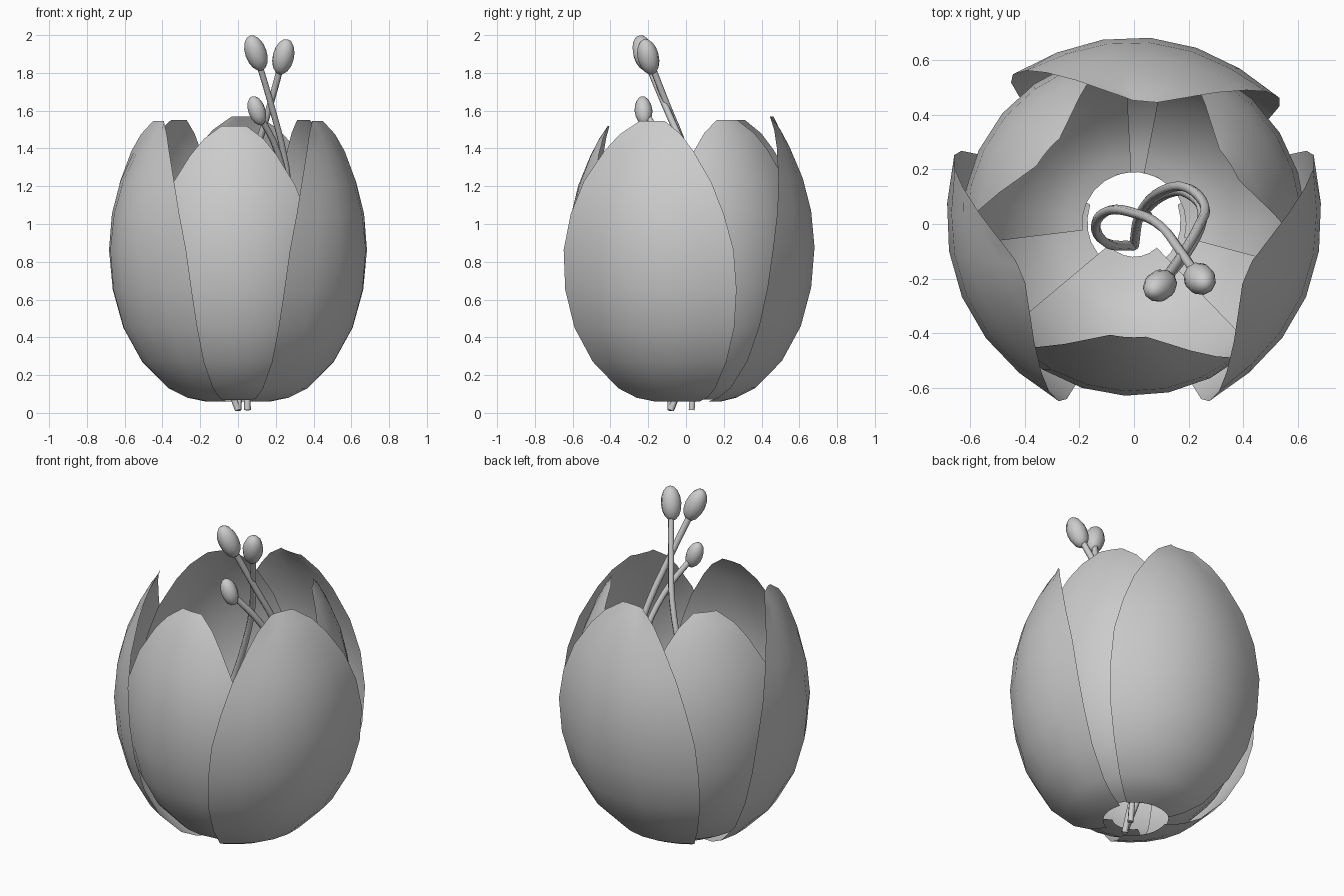
import bpy, bmesh, math
from mathutils import Vector

cube = bpy.data.objects.get("Cube")
if cube:
    bpy.data.objects.remove(cube, do_unlink=True)

grey = bpy.data.materials.new("soft_grey")
grey.use_nodes = True
colour = (0.6, 0.6, 0.6, 1)
grey.diffuse_color = colour
grey.node_tree.nodes["Principled BSDF"].inputs["Base Color"].default_value = colour

# Petal outline: radius, height, half width in degrees
PROFILE = [(0.18, 0.06, 47), (0.27, 0.08, 47), (0.37, 0.13, 47), (0.51, 0.27, 47),
           (0.61, 0.45, 47), (0.665, 0.65, 46), (0.683, 0.86, 44), (0.665, 1.05, 40),
           (0.62, 1.22, 35), (0.55, 1.38, 27), (0.50, 1.47, 20), (0.45, 1.54, 9)]
COLUMNS = 6


def finish(obj):
    obj.data.materials.append(grey)
    for poly in obj.data.polygons:
        poly.use_smooth = True


def new_object(name, bm):
    mesh = bpy.data.meshes.new(name)
    bm.to_mesh(mesh)
    bm.free()
    obj = bpy.data.objects.new(name, mesh)
    bpy.context.collection.objects.link(obj)
    finish(obj)
    return obj


def petal(name, angle, scale, tip, base, lift, flare):
    """Curved sheet that narrows to a blunt tip; its side edges flare out."""
    bm = bmesh.new()
    rows = []
    for i, (r, z, half) in enumerate(PROFILE):
        r = base if i == 0 else r * scale
        z = z * tip / PROFILE[-1][1] + lift * (1 - z / PROFILE[-1][1])
        row = []
        for c in range(COLUMNS + 1):
            u = 2 * c / COLUMNS - 1
            a = math.radians(angle + u * half)
            rr = r * (1 + flare * u ** 4)
            row.append(bm.verts.new((rr * math.cos(a), rr * math.sin(a), z)))
        rows.append(row)
    for low, high in zip(rows, rows[1:]):
        for c in range(COLUMNS):
            bm.faces.new((low[c], low[c + 1], high[c + 1], high[c]))
    new_object(name, bm)


# Three outer petals overlapping three inner ones
petal("outer_petal_back", 85, 1.0, 1.57, 0.19, 0, 0.03)
petal("outer_petal_left", -23, 1.0, 1.545, 0.17, 0, 0.03)
petal("outer_petal_right", 203, 1.0, 1.545, 0.17, 0, 0.03)
petal("inner_petal_front", -93, 0.92, 1.52, 0.12, 0.01, 0)
petal("inner_petal_back_left", 32, 0.92, 1.55, 0.19, 0.01, 0)
petal("inner_petal_back_right", 140, 0.92, 1.55, 0.19, 0.01, 0)


def stamen(name, points, centre, axis, radius, length):
    """Curved filament tube with an egg-shaped anther on its end."""
    curve = bpy.data.curves.new(name + "_filament", "CURVE")
    curve.dimensions = "3D"
    curve.bevel_depth = 0.018
    curve.bevel_resolution = 1
    curve.resolution_u = 4
    curve.use_fill_caps = True
    spline = curve.splines.new("BEZIER")
    path = points + [centre]
    spline.bezier_points.add(len(path) - 1)
    for bp, co in zip(spline.bezier_points, path):
        bp.co = co
        bp.handle_left_type = bp.handle_right_type = "AUTO"
    tube = bpy.data.objects.new(name + "_filament_curve", curve)
    bpy.context.collection.objects.link(tube)
    bpy.context.view_layer.update()
    mesh = bpy.data.meshes.new_from_object(
        tube.evaluated_get(bpy.context.evaluated_depsgraph_get()))
    bpy.data.objects.remove(tube, do_unlink=True)
    mesh.materials.clear()
    filament = bpy.data.objects.new(name + "_filament", mesh)
    bpy.context.collection.objects.link(filament)
    finish(filament)

    bm = bmesh.new()
    bmesh.ops.create_uvsphere(bm, u_segments=10, v_segments=8, radius=1)
    turn = Vector(axis).to_track_quat("Z", "Y")
    for v in bm.verts:
        v.co = turn @ Vector((v.co.x * radius, v.co.y * radius, v.co.z * length)) + Vector(centre)
    new_object(name + "_anther", bm)


# Three stamens that curl inside the cup and lean out to the front
stamen("tall_stamen", [(0, -0.08, 0.015), (0.02, 0.03, 0.3), (0.1, 0.12, 0.7), (0.2, 0.13, 1.0),
                       (0.26, 0.06, 1.22), (0.24, 0, 1.38), (0.19, -0.09, 1.58)],
       (0.095, -0.225, 1.905), (-0.35, -0.25, 1), 0.057, 0.1)
stamen("crossing_stamen", [(0, -0.08, 0.015), (-0.1, -0.07, 0.3), (-0.14, 0, 0.6),
                           (-0.09, 0.05, 0.85), (0, 0.04, 1.1), (0.1, -0.01, 1.4),
                           (0.17, -0.1, 1.63)],
       (0.24, -0.2, 1.885), (0.25, -0.25, 1), 0.057, 0.098)
stamen("short_stamen", [(0.05, 0.03, 0.015), (0.05, 0.06, 0.35), (0.12, 0.11, 0.6),
                        (0.2, 0.11, 0.9), (0.25, 0.04, 1.15), (0.21, -0.08, 1.38)],
       (0.1, -0.225, 1.6), (-0.35, -0.1, 1), 0.047, 0.08)
